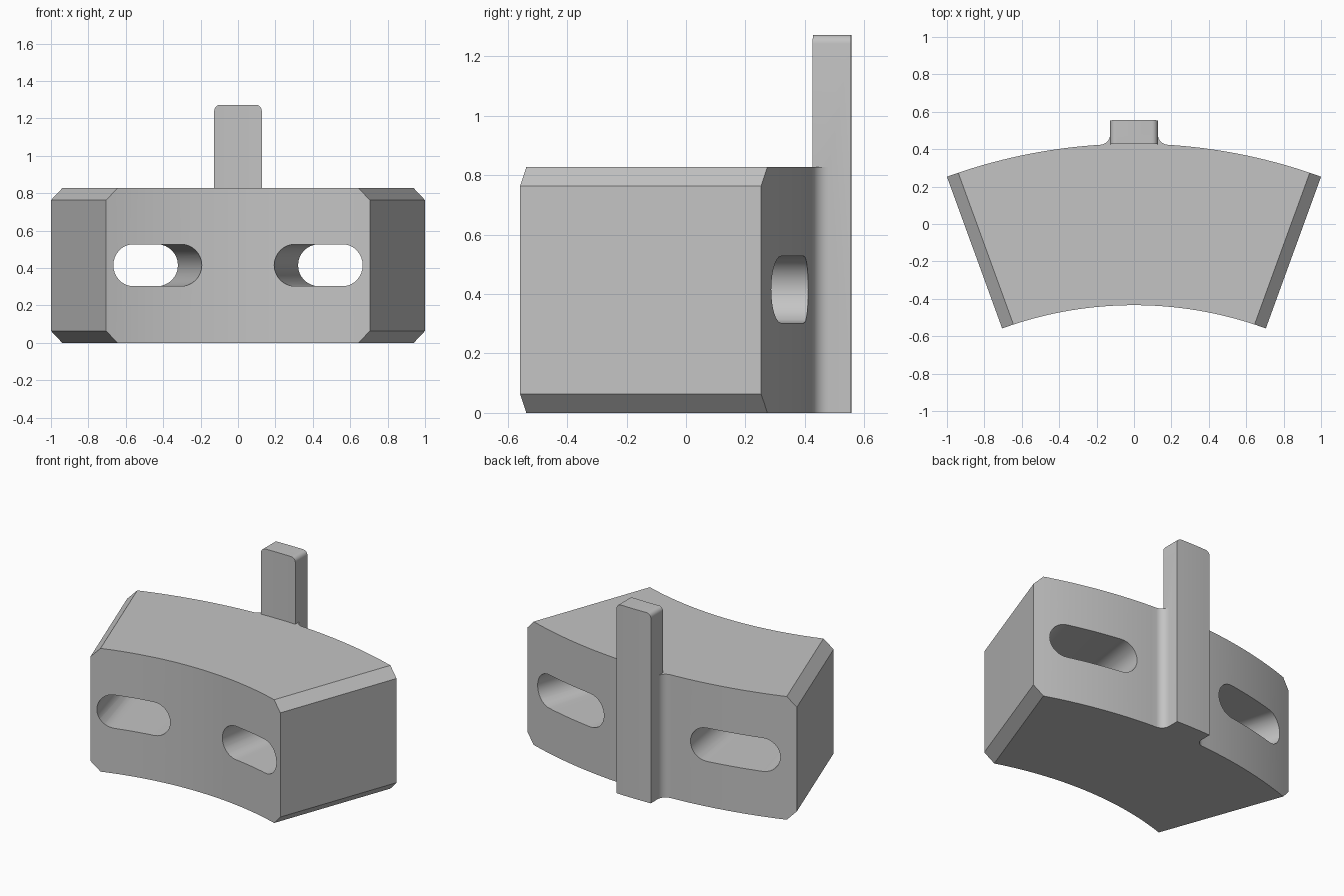
import bpy, bmesh, math
from mathutils import Vector

if "Cube" in bpy.data.objects:
    bpy.data.objects.remove(bpy.data.objects["Cube"])

CY = -2.495                  # y of the arc centre
R_IN, R_OUT = 2.061, 2.924   # inner and outer arc radii
HALF = math.radians(20)      # half of the sector angle
H, CH = 0.827, 0.064         # block height, end chamfer
TAB_W, TAB_R, TAB_H = 0.127, 3.052, 1.272
FILLET = 0.057

grey = bpy.data.materials.new("plain_grey")
grey.diffuse_color = (0.55, 0.55, 0.55, 1)
grey.use_nodes = True
grey.node_tree.nodes["Principled BSDF"].inputs["Base Color"].default_value = grey.diffuse_color


def polar(r, a):
    return (r * math.sin(a), CY + r * math.cos(a))


def arc(r, a0, a1, n):
    return [polar(r, a0 + (a1 - a0) * i / n) for i in range(n + 1)]


def prism(points, height):
    bm = bmesh.new()
    base = bm.faces.new([bm.verts.new((x, y, 0)) for x, y in points])
    top = bmesh.ops.extrude_face_region(bm, geom=[base])["geom"]
    bmesh.ops.translate(bm, vec=(0, 0, height),
                        verts=[v for v in top if isinstance(v, bmesh.types.BMVert)])
    bmesh.ops.recalc_face_normals(bm, faces=bm.faces)
    return bm


def finish(bm, name):
    bmesh.ops.recalc_face_normals(bm, faces=bm.faces)
    mesh = bpy.data.meshes.new(name)
    bm.to_mesh(mesh)
    bm.free()
    mesh.materials.append(grey)
    obj = bpy.data.objects.new(name, mesh)
    bpy.context.collection.objects.link(obj)
    return obj


def combine(target, other, operation):
    bpy.context.view_layer.objects.active = target
    mod = target.modifiers.new(operation.lower(), 'BOOLEAN')
    mod.operation, mod.solver, mod.object = operation, 'EXACT', other
    bpy.ops.object.modifier_apply(modifier=mod.name)
    bpy.data.objects.remove(other)


# Arc block plan, with concave fillets leading into the tab
fx = TAB_W + FILLET
fa = math.asin(fx / (R_OUT + FILLET))
fy = polar(R_OUT + FILLET, fa)[1]
fillet = []
for i in range(9):
    t = -math.pi / 2 - fa + (fa - math.pi / 2) * i / 8
    fillet.append((fx + FILLET * math.cos(t), fy + FILLET * math.sin(t)))
right_side = arc(R_OUT, HALF, fa, 24)[:-1] + fillet
left_side = [(-x, y) for x, y in reversed(right_side)]
bm = prism(arc(R_IN, -HALF, HALF, 48) + right_side + left_side, H)

# Chamfers along the top and bottom of both end faces
for sx in (-1, 1):
    for sz in (-1, 1):
        out = Vector((sx * math.cos(HALF), -math.sin(HALF), 0))
        point = Vector((0, CY, H if sz > 0 else 0)) - out * CH
        cut = bmesh.ops.bisect_plane(
            bm, geom=bm.verts[:] + bm.edges[:] + bm.faces[:], plane_co=point,
            plane_no=(out + Vector((0, 0, sz))).normalized(), clear_outer=True)
        bmesh.ops.holes_fill(bm, edges=[e for e in bm.edges if e.is_boundary], sides=0)
block = finish(bm, "arc_block")

# Upright tab with rounded top corners
ao, ai = math.asin(TAB_W / TAB_R), math.asin(TAB_W / R_OUT)
bm = prism(arc(TAB_R, -ao, ao, 6) + arc(R_OUT, ai, -ai, 6), TAB_H)
corners = [e for e in bm.edges if all(
    v.co.z > TAB_H - 0.001 and abs(abs(v.co.x) - TAB_W) < 0.001 for v in e.verts)]
bmesh.ops.bevel(bm, geom=corners, offset=0.03, segments=6, profile=0.5, affect='EDGES')
combine(block, finish(bm, "upright_tab"), 'UNION')

# Radial slots: two round holes joined into one long opening
for side in (-1, 1):
    bm = bmesh.new()
    for deg in (8.5, 15.75):
        a = side * math.radians(deg)
        for r in (R_IN - 0.15, R_OUT + 0.15):
            cx, cy = polar(r, a)
            for k in range(32):
                t = math.tau * k / 32
                bm.verts.new((cx + 0.112 * math.cos(t) * math.cos(a),
                              cy - 0.112 * math.cos(t) * math.sin(a),
                              0.415 + 0.112 * math.sin(t)))
    bmesh.ops.convex_hull(bm, input=bm.verts[:])
    bmesh.ops.dissolve_limit(bm, angle_limit=0.01, verts=bm.verts[:], edges=bm.edges[:])
    combine(block, finish(bm, "slot_cutter"), 'DIFFERENCE')

# Smooth curved walls, keep sharp edges
bpy.ops.object.select_all(action='DESELECT')
block.select_set(True)
bpy.context.view_layer.objects.active = block
bpy.ops.object.shade_smooth_by_angle(angle=math.radians(30))
